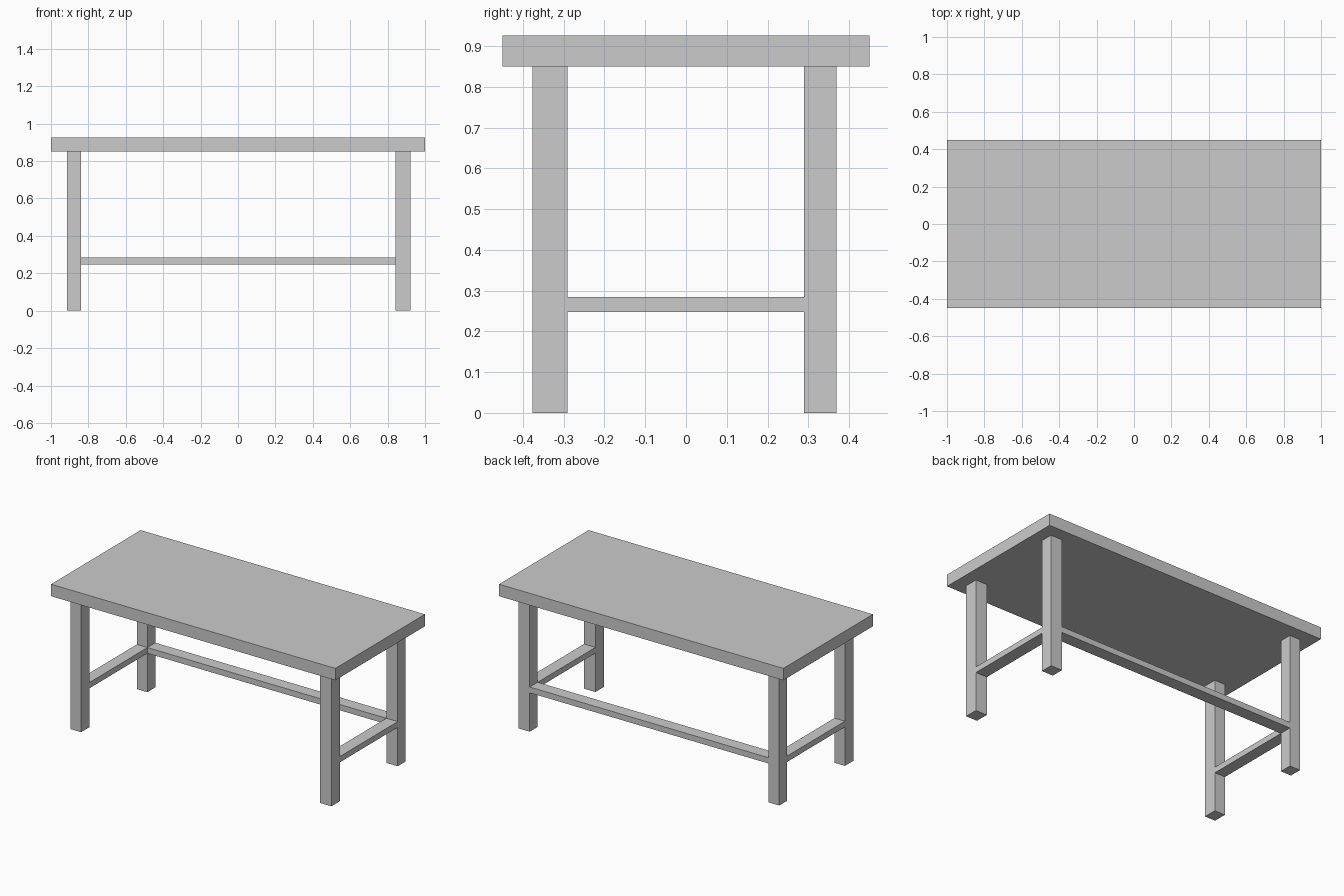
import bpy

default = bpy.data.objects.get("Cube")
if default:
    bpy.data.objects.remove(default, do_unlink=True)

# Single flat colour
grey = bpy.data.materials.new("plain_grey")
grey.use_nodes = True
colour = (0.6, 0.6, 0.6, 1)
grey.diffuse_color = colour
grey.node_tree.nodes["Principled BSDF"].inputs["Base Color"].default_value = colour


def box(name, xs, ys, zs):
    """Axis-aligned box from its (low, high) extent on each axis."""
    spans = (xs, ys, zs)
    bpy.ops.mesh.primitive_cube_add(size=1)
    obj = bpy.context.object
    obj.name = obj.data.name = name
    for v in obj.data.vertices:
        v.co = [lo + (c + 0.5) * (hi - lo) for c, (lo, hi) in zip(v.co, spans)]
    obj.data.materials.append(grey)
    return obj


TOP_Z = (0.85, 0.926)
LEG_Z = (0, TOP_Z[0])
RAIL_Z = (0.247, 0.284)
SIDES = {"right": (-0.914, -0.84), "left": (0.841, 0.921)}
ENDS = {"front": (-0.377, -0.291), "back": (0.289, 0.369)}

# Table top
box("table_top", (-1, 1), (-0.45, 0.45), TOP_Z)

# Legs, and a side rail between each front and back pair
for side, xs in SIDES.items():
    for end, ys in ENDS.items():
        box(f"{end}_{side}_leg", xs, ys, LEG_Z)
    box(f"{side}_rail", xs, (ENDS["front"][1], ENDS["back"][0]), RAIL_Z)

# Long rail between the back legs
box("back_rail", (SIDES["right"][1], SIDES["left"][0]), ENDS["back"], RAIL_Z)
